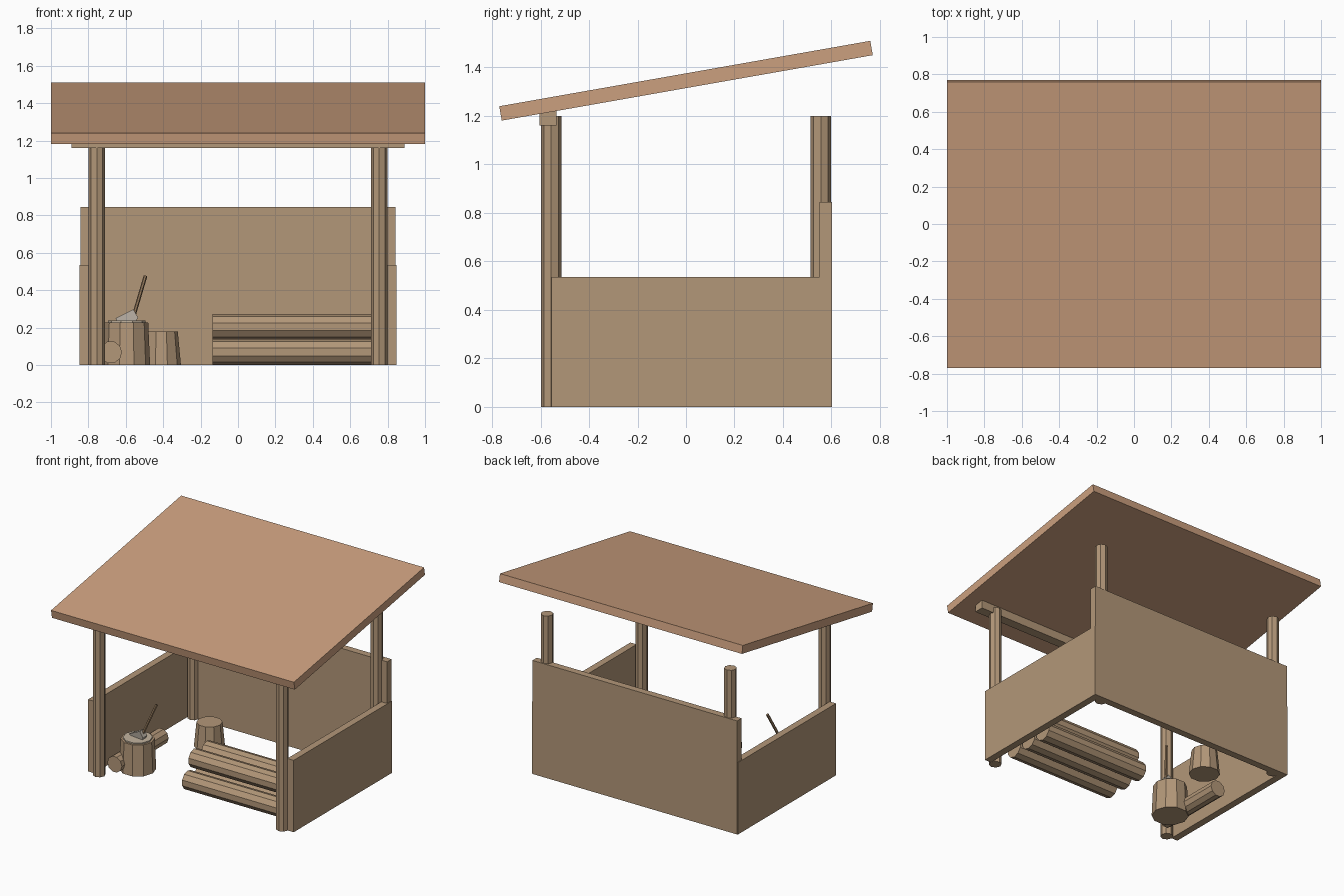
import bpy, bmesh, math
from mathutils import Matrix, Vector

if "Cube" in bpy.data.objects:
    bpy.data.objects.remove(bpy.data.objects["Cube"])


def material(name, rgb):
    m = bpy.data.materials.new(name)
    m.diffuse_color = (*rgb, 1)
    m.use_nodes = True
    m.node_tree.nodes["Principled BSDF"].inputs["Base Color"].default_value = m.diffuse_color
    return m


WOOD = material("wood", (0.45, 0.31, 0.19))
ROOF = material("roof_wood", (0.60, 0.35, 0.21))
PALE = material("pale_cut_wood", (0.55, 0.46, 0.35))
STEEL = material("axe_metal", (0.56, 0.50, 0.43))
DARK = material("handle_wood", (0.28, 0.18, 0.10))


def finish(name, bm, mat):
    bmesh.ops.recalc_face_normals(bm, faces=bm.faces)
    me = bpy.data.meshes.new(name)
    bm.to_mesh(me)
    bm.free()
    me.materials.append(mat)
    ob = bpy.data.objects.new(name, me)
    bpy.context.collection.objects.link(ob)
    return ob


def box(name, lo, hi, mat=WOOD, tilt=0):
    lo, hi = Vector(lo), Vector(hi)
    bm = bmesh.new()
    bmesh.ops.create_cube(bm, size=1)
    bmesh.ops.scale(bm, vec=hi - lo, verts=bm.verts)
    ob = finish(name, bm, mat)
    ob.location = (lo + hi) / 2
    ob.rotation_euler.x = tilt
    return ob


def rod(name, a, b, r1, r2=None, sides=10, mat=WOOD):
    a, b = Vector(a), Vector(b)
    d = b - a
    turn = Vector((0, 0, 1)).rotation_difference(d).to_matrix().to_4x4()
    bm = bmesh.new()
    bmesh.ops.create_cone(bm, cap_ends=True, segments=sides, radius1=r1,
                          radius2=r1 if r2 is None else r2, depth=d.length,
                          matrix=turn @ Matrix.Rotation(math.pi / 2, 4, 'Z'))
    ob = finish(name, bm, mat)
    ob.location = (a + b) / 2
    return ob


# Sloping roof slab and the front beam under it
box("roof", (-1, -0.777, 1.315), (1, 0.777, 1.375), ROOF, math.radians(10))
box("front_beam", (-0.89, -0.605, 1.16), (0.89, -0.535, 1.22))

# Four posts and the two side walls
for side, s in (("left", -1), ("right", 1)):
    for end, y in (("front", -0.556), ("back", 0.556)):
        rod(f"{end}_{side}_post", (s * 0.755, y, 0), (s * 0.755, y, 1.2), 0.043, sides=8)
    x0, x1 = sorted((s * 0.795, s * 0.847))
    box(f"{side}_wall", (x0, -0.555, 0), (x1, 0.60, 0.535))

# Back wall
box("back_wall", (-0.843, 0.55, 0), (0.843, 0.602, 0.845))

# Log pile: three below, two resting on top
for z, ys in ((0.07, (-0.40, -0.25, -0.10)), (0.205, (-0.325, -0.175))):
    for y in ys:
        rod("stacked_log", (-0.135, y, z), (0.72, y, z), 0.068)

# Chopping block with pale cut top, stool stump, loose log
rod("chopping_block", (-0.595, -0.33, 0), (-0.595, -0.33, 0.228), 0.125, 0.115)
rod("block_cut_top", (-0.595, -0.33, 0.22), (-0.595, -0.33, 0.238), 0.10, mat=PALE)
rod("stump", (-0.41, 0.25, 0), (-0.41, 0.25, 0.178), 0.105, 0.088)
rod("loose_log", (-0.68, -0.48, 0.068), (-0.68, 0.07, 0.068), 0.06)

# Axe head: side profile (x, z, half thickness), thin at the cutting edge
profile = [(-0.655, 0.25, 0.012), (-0.56, 0.298, 0.025),
           (-0.535, 0.255, 0.025), (-0.545, 0.232, 0.02), (-0.645, 0.232, 0.008)]
bm = bmesh.new()
front = [bm.verts.new((x, -0.33 - t, z)) for x, z, t in profile]
back = [bm.verts.new((x, -0.33 + t, z)) for x, z, t in profile]
bm.faces.new(front)
bm.faces.new(back[::-1])
for i in range(len(profile)):
    j = (i + 1) % len(profile)
    bm.faces.new((front[i], front[j], back[j], back[i]))
finish("axe_head", bm, STEEL)

# Axe handle
rod("axe_handle", (-0.557, -0.33, 0.265), (-0.495, -0.25, 0.475), 0.010, sides=6, mat=DARK)
